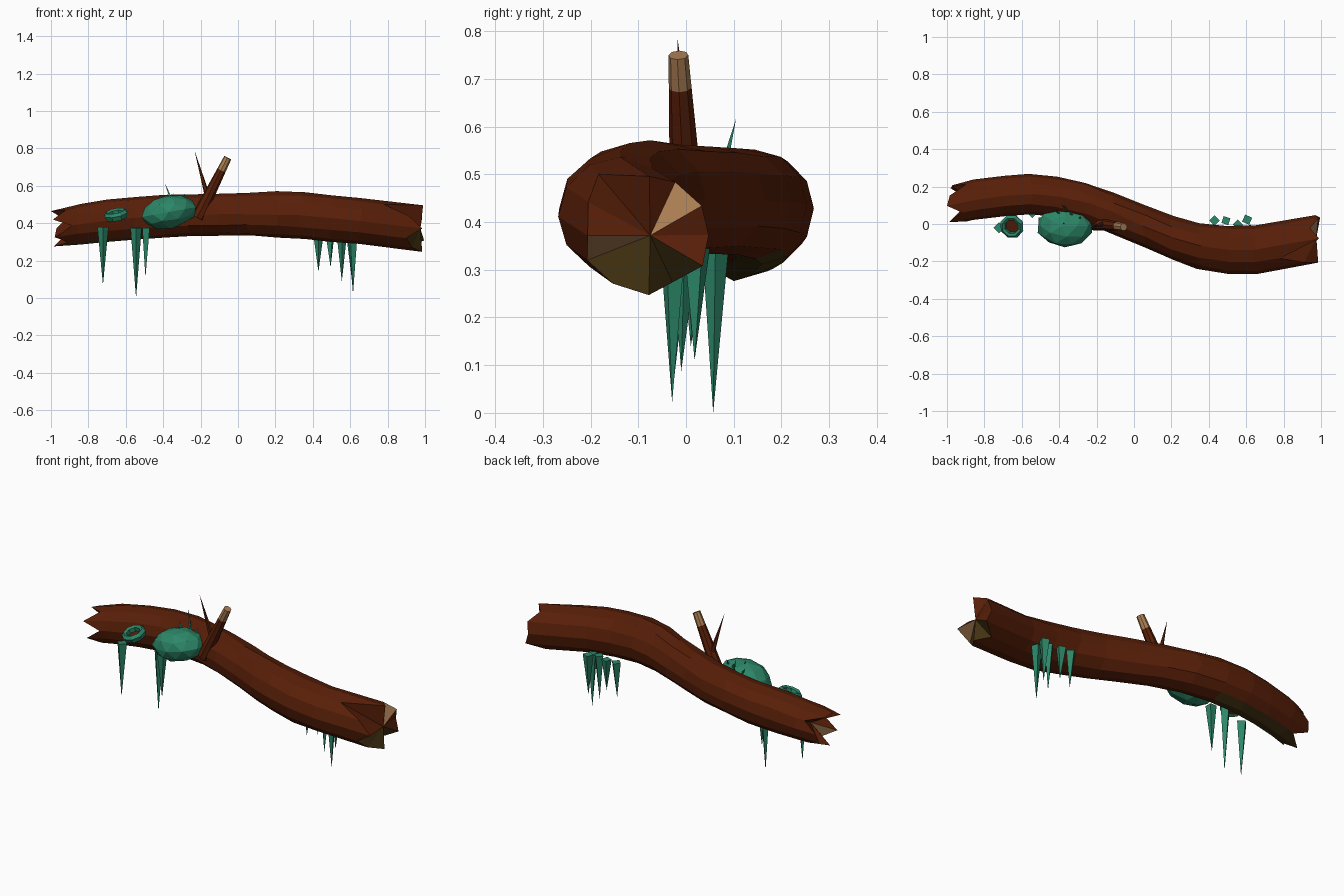
import bpy, bmesh, math, random
from mathutils import Vector, Matrix

if "Cube" in bpy.data.objects:
    bpy.data.objects.remove(bpy.data.objects["Cube"])

random.seed(4)


def material(name, r, g, b):
    m = bpy.data.materials.new(name)
    m.diffuse_color = (r, g, b, 1)
    m.use_nodes = True
    m.node_tree.nodes["Principled BSDF"].inputs["Base Color"].default_value = m.diffuse_color
    return m


BARK = material("bark brown", 0.098, 0.0135, 0.0025)
WOOD = material("cut wood tan", 0.40, 0.205, 0.085)
ROT = material("dark olive wood", 0.06, 0.034, 0.006)
MOSS = material("moss green", 0.025, 0.24, 0.136)


def finish(bm, name, mats):
    bmesh.ops.recalc_face_normals(bm, faces=bm.faces)
    me = bpy.data.meshes.new(name)
    bm.to_mesh(me)
    bm.free()
    for m in mats:
        me.materials.append(m)
    ob = bpy.data.objects.new(name, me)
    bpy.context.collection.objects.link(ob)
    return ob


def spike(name, base, tip, r1, r2, sides, mats, spin=0.0):
    """Tapered prism running from base to tip."""
    base, tip = Vector(base), Vector(tip)
    d = tip - base
    bm = bmesh.new()
    mat = (Matrix.Translation((base + tip) / 2) @ d.to_track_quat('Z', 'Y').to_matrix().to_4x4()
           @ Matrix.Rotation(spin, 4, 'Z'))
    bmesh.ops.create_cone(bm, cap_ends=True, segments=sides, radius1=r1,
                          radius2=r2, depth=d.length, matrix=mat)
    return finish(bm, name, mats)


# Log centre line: x, y, z, half width, half height
PATH = [(-1.0, .097, .37, .103, .095), (-.85, .130, .395, .108, .107), (-.7, .150, .415, .108, .114),
        (-.55, .160, .428, .108, .115), (-.4, .145, .437, .108, .112), (-.25, .110, .443, .110, .112),
        (-.1, .055, .446, .112, .112), (.05, -.010, .447, .114, .114), (.2, -.075, .447, .117, .122),
        (.35, -.118, .441, .122, .124), (.5, -.138, .426, .128, .125), (.65, -.138, .411, .130, .123),
        (.8, -.115, .393, .131, .121), (1.0, -.075, .37, .128, .125)]
SIDES = 12


def log_point(x, k):
    """Point on the log surface at station x, corner k (0 faces back, 3 up)."""
    for a, b in zip(PATH, PATH[1:]):
        if x <= b[0]:
            break
    t = (x - a[0]) / (b[0] - a[0])
    _, y, z, ry, rz = (p + (q - p) * t for p, q in zip(a, b))
    ang = 2 * math.pi * k / SIDES
    return Vector((x, y + ry * math.cos(ang), z + rz * math.sin(ang)))


# Jagged ends: one x per corner
LEFT_END = [-.97, -.90, -.985, -1.0, -.92, -.99, -.89, -.97, -.91, -.985, -.90, -.98]
RIGHT_END = [.97, .985, .94, .99, .78, .91, .985, .90, .93, .985, .91, .995]
bm = bmesh.new()
rings = []
stations = [LEFT_END] + [[p[0]] * SIDES for p in PATH[1:-1] if p[0] < .75] + [RIGHT_END]
for i, xs in enumerate(stations):
    ring = []
    for k, x in enumerate(xs):
        co = log_point(x, k)
        if 0 < i < len(stations) - 1:
            co += Vector((random.uniform(-.015, .015), 0, random.uniform(-.003, .003)))
        ring.append(bm.verts.new(co))
    rings.append(ring)
for a, b in zip(rings, rings[1:]):
    for k in range(SIDES):
        n = (k + 1) % SIDES
        f = bm.faces.new((a[k], a[n], b[n], b[k]))
        c = f.calc_center_median()
        if k in (8, 9) and c.x < -.45:      # rotten underside
            f.material_index = 2
# Broken ends, split into wedges around a splintered core
for ring, centre, tans, rots in ((rings[0], (-.875, .122, .388), (7,), ()),
                                 (rings[-1], (.975, -.075, .372), (1, 6), (7, 8, 9, 10))):
    hub = bm.verts.new(centre)
    for k in range(SIDES):
        f = bm.faces.new((ring[k], ring[(k + 1) % SIDES], hub))
        f.material_index = 1 if k in tans else 2 if k in rots else 0
finish(bm, "log", [BARK, WOOD, ROT])

# Snapped branch with a bare wood tip, and a thin twig
root, top = Vector((-.215, .002, .43)), Vector((-.055, -.016, .75))
mid = root.lerp(top, .79)
spike("branch", root, mid, .036, .024, 8, [BARK])
spike("branch_tip", mid, top, .024, .021, 8, [WOOD])
spike("twig", (-.165, .0, .55), (-.232, -.018, .787), .015, .0, 5, [BARK])

# Moss clump
bm = bmesh.new()
bmesh.ops.create_icosphere(bm, subdivisions=2, radius=1)
for v in bm.verts:
    v.co *= random.uniform(.97, 1.05)
bm.transform(Matrix.Translation((-.37, -.012, .46)) @ Matrix.Rotation(-.18, 4, 'Y')
             @ Matrix.Diagonal((.148, .109, .088, 1)))
finish(bm, "moss_clump", [MOSS])

# Grass blades on the moss
BLADES = [((-.36, .083, .535), (-.392, .105, .617)), ((-.33, .05, .53), (-.345, .055, .56)),
          ((-.40, .06, .52), (-.425, .07, .555)), ((-.37, .0, .53), (-.38, .005, .56)),
          ((-.29, .03, .53), (-.285, .04, .56))]
for b, t in BLADES:
    spike("grass_blade", b, t, .007, 0, 3, [MOSS])

# Mossy knot hole: eight sided ring around a sunken bark plug
tilt = Matrix.Translation((-.652, -.012, .445)) @ Matrix.Rotation(-.2, 4, 'Y') @ Matrix.Rotation(.28, 4, 'X')
bm = bmesh.new()
loops = []
for r, z in ((.058, -.020), (.066, .006), (.052, .022), (.038, .014), (.036, -.020)):
    loops.append([bm.verts.new((r * math.cos(math.pi * (k + .5) / 4),
                                r * math.sin(math.pi * (k + .5) / 4), z)) for k in range(8)])
for i in range(5):
    a, b = loops[i], loops[(i + 1) % 5]
    for k in range(8):
        n = (k + 1) % 8
        bm.faces.new((a[k], a[n], b[n], b[k]))
bm.transform(tilt)
finish(bm, "knot_moss_ring", [MOSS])

# Hollow bark lining with a pointed bottom
spike("knot_plug", tilt @ Vector((0, 0, -.022)), tilt @ Vector((0, 0, -.008)), .037, .037, 8, [BARK], math.pi / 8)

# Hanging moss strands: base, tip, radius
STRANDS = [((-.722, -.02, .38), (-.722, -.025, .07), .03), ((-.545, .062, .375), (-.545, .057, .0), .03),
           ((-.492, .015, .375), (-.495, .018, .11), .028), ((.43, .018, .345), (.43, .010, .14), .028),
           ((.492, .018, .345), (.495, .012, .165), .027), ((.555, -.003, .345), (.555, -.010, .088), .028),
           ((.605, .023, .345), (.607, .018, .11), .029), ((.613, -.028, .33), (.615, -.029, .022), .028)]
for b, t, r in STRANDS:
    spike("hanging_strand", b, t, r, 0, 4, [MOSS])
